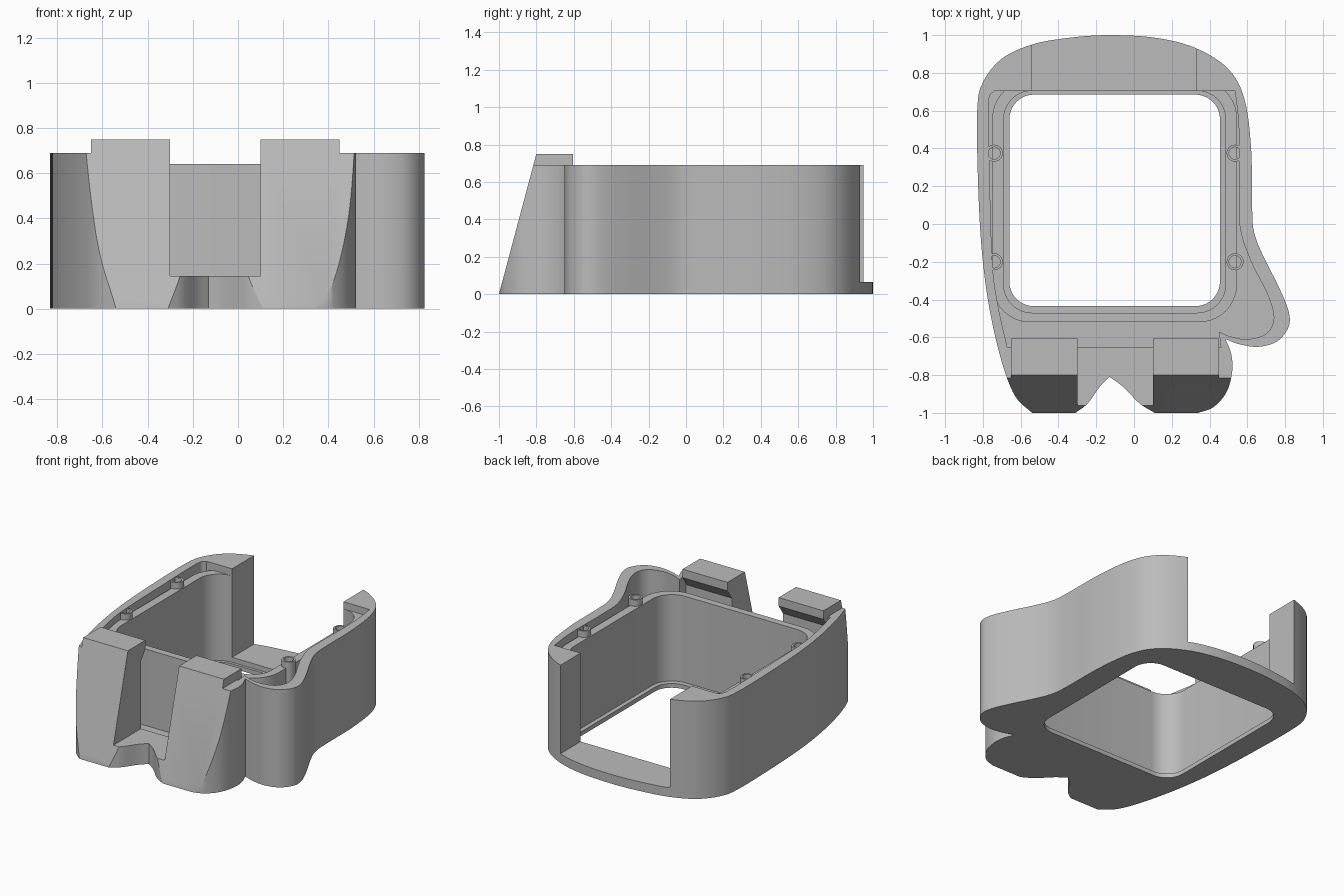
import bpy, bmesh, math
from mathutils import Vector

old = bpy.data.objects.get("Cube")
if old:
    bpy.data.objects.remove(old, do_unlink=True)

grey = bpy.data.materials.new("plain grey")
grey.use_nodes = True
grey.diffuse_color = (0.5, 0.5, 0.5, 1)
grey.node_tree.nodes["Principled BSDF"].inputs["Base Color"].default_value = (0.5, 0.5, 0.5, 1)


def prism(name, pts, lo, hi, axis="z"):
    """Extrude a closed outline along z (points are x, y) or along x (points are y, z)."""
    bm = bmesh.new()
    place = (lambda p: (p[0], p[1], lo)) if axis == "z" else (lambda p: (lo, p[0], p[1]))
    face = bm.faces.new([bm.verts.new(place(p)) for p in pts])
    step = Vector((0, 0, hi - lo)) if axis == "z" else Vector((hi - lo, 0, 0))
    geom = bmesh.ops.extrude_face_region(bm, geom=[face])["geom"]
    bmesh.ops.translate(bm, vec=step, verts=[g for g in geom if isinstance(g, bmesh.types.BMVert)])
    bmesh.ops.recalc_face_normals(bm, faces=bm.faces)
    mesh = bpy.data.meshes.new(name)
    bm.to_mesh(mesh)
    bm.free()
    mesh.materials.append(grey)
    obj = bpy.data.objects.new(name, mesh)
    bpy.context.collection.objects.link(obj)
    return obj


def rect(x0, x1, y0, y1):
    return [(x0, y0), (x1, y0), (x1, y1), (x0, y1)]


def rounded(x0, x1, y0, y1, r, n=10):
    pts = []
    centres = [(x1 - r, y1 - r), (x0 + r, y1 - r), (x0 + r, y0 + r), (x1 - r, y0 + r)]
    for q, (cx, cy) in enumerate(centres):
        for i in range(n + 1):
            a = math.pi / 2 * (q + i / n)
            pts.append((cx + r * math.cos(a), cy + r * math.sin(a)))
    return pts


def circle(cx, cy, r, n=24):
    return [(cx + r * math.cos(math.tau * i / n), cy + r * math.sin(math.tau * i / n)) for i in range(n)]


def smooth(points, n=6):
    """Catmull-Rom curve through the points, ends included."""
    p = [Vector(q) for q in points]
    p = [2 * p[0] - p[1]] + p + [2 * p[-1] - p[-2]]
    out = []
    for a, b, c, d in zip(p, p[1:], p[2:], p[3:]):
        for i in range(n):
            t = i / n
            out.append(0.5 * (2 * b + (c - a) * t + (2 * a - 5 * b + 4 * c - d) * t * t
                              + (3 * b - a - 3 * c + d) * t ** 3))
    return out + [p[-2]]


def combine(obj, tool, op="DIFFERENCE"):
    mod = obj.modifiers.new("combine", "BOOLEAN")
    mod.operation, mod.solver, mod.object = op, "EXACT", tool
    bpy.context.view_layer.objects.active = obj
    bpy.ops.object.modifier_apply(modifier=mod.name)
    bpy.data.objects.remove(tool, do_unlink=True)


# Outline: side lobe and rounded back, then the two front feet with a notch between
sides = smooth([(0.485, -0.61), (0.56, -0.637), (0.66, -0.65), (0.76, -0.62), (0.82, -0.54),
                (0.815, -0.45), (0.76, -0.32), (0.68, -0.16), (0.635, -0.04), (0.625, 0.1),
                (0.62, 0.4), (0.585, 0.66), (0.5, 0.82), (0.33, 0.93), (0.12, 0.985),
                (-0.13, 1), (-0.35, 0.985), (-0.54, 0.95), (-0.7, 0.875), (-0.8, 0.75),
                (-0.83, 0.6), (-0.825, 0.2), (-0.805, -0.15), (-0.765, -0.45), (-0.7, -0.73),
                (-0.63, -0.91), (-0.54, -1)])
right_foot = smooth([(-0.31, -1), (-0.245, -0.95), (-0.18, -0.86), (-0.13, -0.81)])
left_foot = smooth([(-0.13, -0.81), (-0.06, -0.86), (0.03, -0.95), (0.11, -1)])
left_foot_side = smooth([(0.34, -1), (0.42, -0.97), (0.49, -0.89), (0.52, -0.78), (0.515, -0.69),
                         (0.485, -0.61)])
body = prism("case_body", sides + right_foot + left_foot[1:] + left_foot_side[:-1], 0, 0.69)

# Pocket inside the thin outer wall, following the side lobe
pocket = smooth([(0.45, -0.57), (0.51, -0.595), (0.6, -0.61), (0.7, -0.58), (0.74, -0.5),
                 (0.71, -0.38), (0.62, -0.2), (0.565, -0.04), (0.555, 0.12), (0.555, 0.5),
                 (0.535, 0.705)])
pocket += smooth([(-0.74, 0.705), (-0.77, 0.64), (-0.765, 0.3), (-0.75, -0.2), (-0.72, -0.43),
                  (-0.67, -0.655)])
combine(body, prism("pocket_cutter", pocket + [(0.46, -0.655)], 0.1, 1))

# Inner rim around the opening
combine(body, prism("inner_rim", rounded(-0.75, 0.545, -0.52, 0.76, 0.2), 0.05, 0.64), "UNION")

# Front hooks with a chamfered underside
for x0, x1 in ((-0.65, -0.30), (0.10, 0.45)):
    hook = [(-0.9, 0.5), (-0.654, 0.5), (-0.654, 0.62), (-0.605, 0.69), (-0.605, 0.75), (-0.9, 0.75)]
    combine(body, prism("hook", hook, x0, x1, "x"), "UNION")

# Openings: sloped front, main cavity, window, back slot and front gap
slope = [(-1.0267, -0.1), (-0.76, 0.9), (-1.5, 0.9), (-1.5, -0.1)]
combine(body, prism("slope_cutter", slope, -1, 1, "x"))
combine(body, prism("cavity_cutter", rounded(-0.69, 0.485, -0.47, 0.705, 0.15), 0.03, 1))
combine(body, prism("window_cutter", rounded(-0.66, 0.455, -0.435, 0.685, 0.13), -0.1, 0.5))
combine(body, prism("slot_cutter", rect(-0.54, 0.33, 0.69, 1.2), 0.065, 1))
combine(body, prism("gap_cutter", rect(-0.30, 0.10, -1.2, -0.65), 0.145, 1))

# Four hollow screw posts
posts = []
for x in (-0.74, 0.535):
    for y in (-0.2, 0.375):
        post = prism("screw_post", circle(x, y, 0.045), 0.12, 0.685)
        combine(post, prism("hole_cutter", circle(x, y, 0.032), 0.5, 1))
        posts.append(post)

# Smooth curved walls, crisp edges
bpy.ops.object.select_all(action="DESELECT")
for obj in [body] + posts:
    obj.select_set(True)
bpy.context.view_layer.objects.active = body
bpy.ops.object.shade_smooth_by_angle(angle=math.radians(30))
